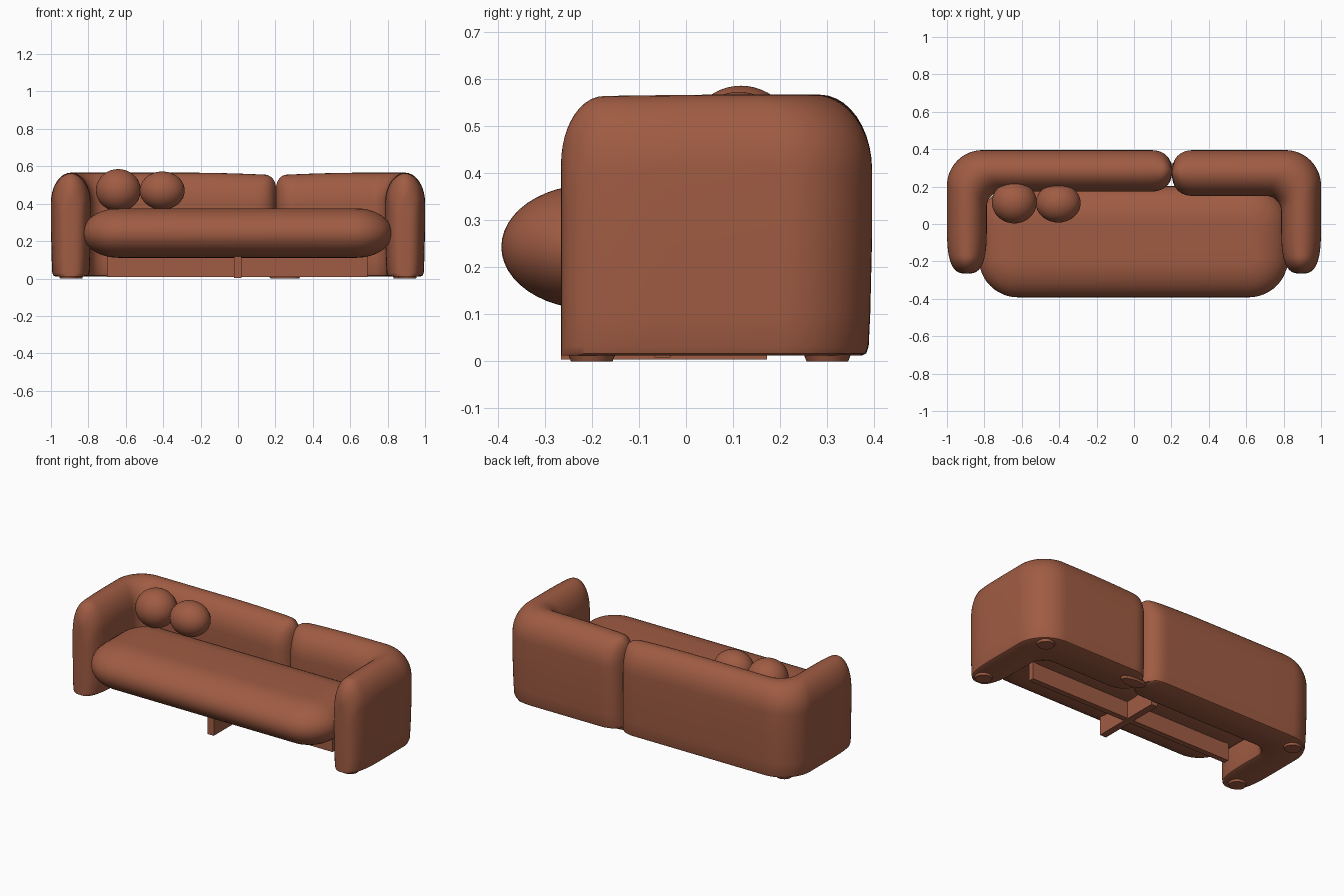
import bpy, bmesh, math
from mathutils import Vector

cube = bpy.data.objects.get("Cube")
if cube:
    bpy.data.objects.remove(cube, do_unlink=True)

fabric = bpy.data.materials.new("terracotta fabric")
fabric.use_nodes = True
COLOUR = (0.35, 0.107, 0.056, 1)
fabric.diffuse_color = COLOUR
next(n for n in fabric.node_tree.nodes if n.type == 'BSDF_PRINCIPLED').inputs["Base Color"].default_value = COLOUR


def finish(name, bm, angle=40):
    bmesh.ops.recalc_face_normals(bm, faces=bm.faces[:])
    mesh = bpy.data.meshes.new(name)
    bm.to_mesh(mesh)
    bm.free()
    mesh.materials.append(fabric)
    obj = bpy.data.objects.new(name, mesh)
    bpy.context.collection.objects.link(obj)
    bpy.ops.object.select_all(action='DESELECT')
    obj.select_set(True)
    bpy.context.view_layer.objects.active = obj
    bpy.ops.object.shade_smooth_by_angle(angle=math.radians(angle))
    return obj


def loft(name, rings):
    """Skin closed rings of points and cap both ends."""
    bm = bmesh.new()
    loops = [[bm.verts.new(p) for p in ring] for ring in rings]
    n = len(loops[0])
    for a, b in zip(loops, loops[1:]):
        for i in range(n):
            j = (i + 1) % n
            bm.faces.new((a[i], a[j], b[j], b[i]))
    bm.faces.new(loops[0])
    bm.faces.new(loops[-1])
    return finish(name, bm)


def round_off(d, length, power):
    """0 at an end, growing to 1 at the given distance from it."""
    t = max(0.0, 1 - d / length)
    return (1 - t ** power) ** (1 / power)


# Upholstery cross-section: side fraction, height, full-round top
SIDE = [(0.8, 0), (0.89, 0.005), (0.935, 0.02), (0.965, 0.09), (1, 0.25)]
TOP_RISE, FLOOR = 0.16, 0.012


def section(inner, outer, width, height):
    centre, half = (inner + outer) / 2, (outer - inner) / 2 * width
    right = [(u, FLOOR + z) for u, z in SIDE]
    arc = [(math.cos(a), height - TOP_RISE + TOP_RISE * math.sin(a))
           for a in (math.pi * i / 20 for i in range(21))]
    left = [(-u, z) for u, z in reversed(right)]
    return [Vector((*(centre + half * u), z)) for u, z in right + arc + left]


def back_and_arm(name, side, end_x, inner_y):
    """L-shaped shell: arm from the front, round the corner, along the back."""
    front, rear, arm_in, r_in, r_out = -0.265, 0.395, 0.787, 0.08, 0.19
    rings = []

    def add(inner, outer, width, height):
        flip = lambda p: Vector((p[0] * side, p[1]))
        rings.append(section(flip(inner), flip(outer), width, height))

    # Arm, with a rounded front end
    steps = 20
    for i in range(steps + 1):
        d = 0.0002 + 0.315 * (i / steps) ** 2
        drop = 0.14 * (1 - round_off(d, 0.09, 2))
        add((arm_in, front + d), (1, front + d), round_off(d, 0.26, 3),
            0.56 + 0.006 * i / steps - drop)
    # Corner
    for i in range(17):
        a = math.pi / 2 * i / 16
        c, s = math.cos(a), math.sin(a)
        add((arm_in - r_in + r_in * c, inner_y - r_in + r_in * s),
            (1 - r_out + r_out * c, rear - r_out + r_out * s), 1, 0.566)
    # Back, with a rounded end at the split
    length = 0.65 - end_x
    for i in range(31):
        d = 0.0002 + length * (1 - i / 30) ** 2.5
        drop = 0.07 * (1 - round_off(d, 0.055, 2))
        height = 0.566 - 0.014 * max(0, 1 - d / 0.5) ** 2 - drop
        add((end_x + d, inner_y), (end_x + d, rear), round_off(d, 0.12, 2.4), height)
    loft(name, rings)


back_and_arm("left_back_and_arm", 1, 0.203, 0.15)
back_and_arm("right_back_and_arm", -1, -0.203, 0.173)


# Seat cushion: rounded plan with a bulging edge
def plan(inset, z):
    cx, cy, hx, hy, r = -0.003, -0.095, 0.827, 0.297, 0.21
    points = []
    for quarter, (sx, sy) in enumerate([(1, 1), (-1, 1), (-1, -1), (1, -1)]):
        for i in range(13):
            a = math.pi / 2 * (quarter + i / 12)
            points.append((cx + sx * (hx - r) + (r - inset) * math.cos(a),
                           cy + sy * (hy - r) + (r - inset) * math.sin(a), z))
    return points


angles = [math.pi * (i / 24 - 0.5) for i in range(25)]
loft("seat_cushion", [plan(0.19 * (1 - math.cos(a)), 0.243 + 0.132 * math.sin(a))
                      for a in angles])


# Round pillows
def pillow(name, location, radii):
    bm = bmesh.new()
    bmesh.ops.create_uvsphere(bm, u_segments=40, v_segments=24, radius=1)
    for v in bm.verts:
        v.co = Vector(location) + Vector([c * r for c, r in zip(v.co, radii)])
    finish(name, bm)


pillow("large_pillow", (-0.64, 0.117, 0.472), (0.12, 0.114, 0.113))
pillow("small_pillow", (-0.405, 0.112, 0.47), (0.12, 0.104, 0.102))


# Crossed base boards
def board(name, low, high):
    bm = bmesh.new()
    bmesh.ops.create_cube(bm, size=1)
    for v in bm.verts:
        v.co = [h if c > 0 else l for c, l, h in zip(v.co, low, high)]
    finish(name, bm)


board("long_base_board", (-0.7, -0.067, 0.008), (0.693, -0.033, 0.14))
board("cross_base_board", (-0.022, -0.265, 0.004), (0.02, 0.172, 0.14))


# Flat feet
def foot(name, x, y, rx, ry):
    bm = bmesh.new()
    bmesh.ops.create_cone(bm, cap_ends=True, segments=32, radius1=0.85, radius2=1, depth=1)
    for v in bm.verts:
        v.co = (x + v.co.x * rx, y + v.co.y * ry, 0.01 + v.co.z * 0.02)
    finish(name, bm, 30)


for side, label in ((1, "left"), (-1, "right")):
    foot(label + "_front_foot", side * 0.905, -0.2, 0.055, 0.052)
    foot(label + "_rear_foot", side * 0.88, 0.3, 0.055, 0.052)
foot("middle_foot", 0.25, 0.29, 0.09, 0.04)
